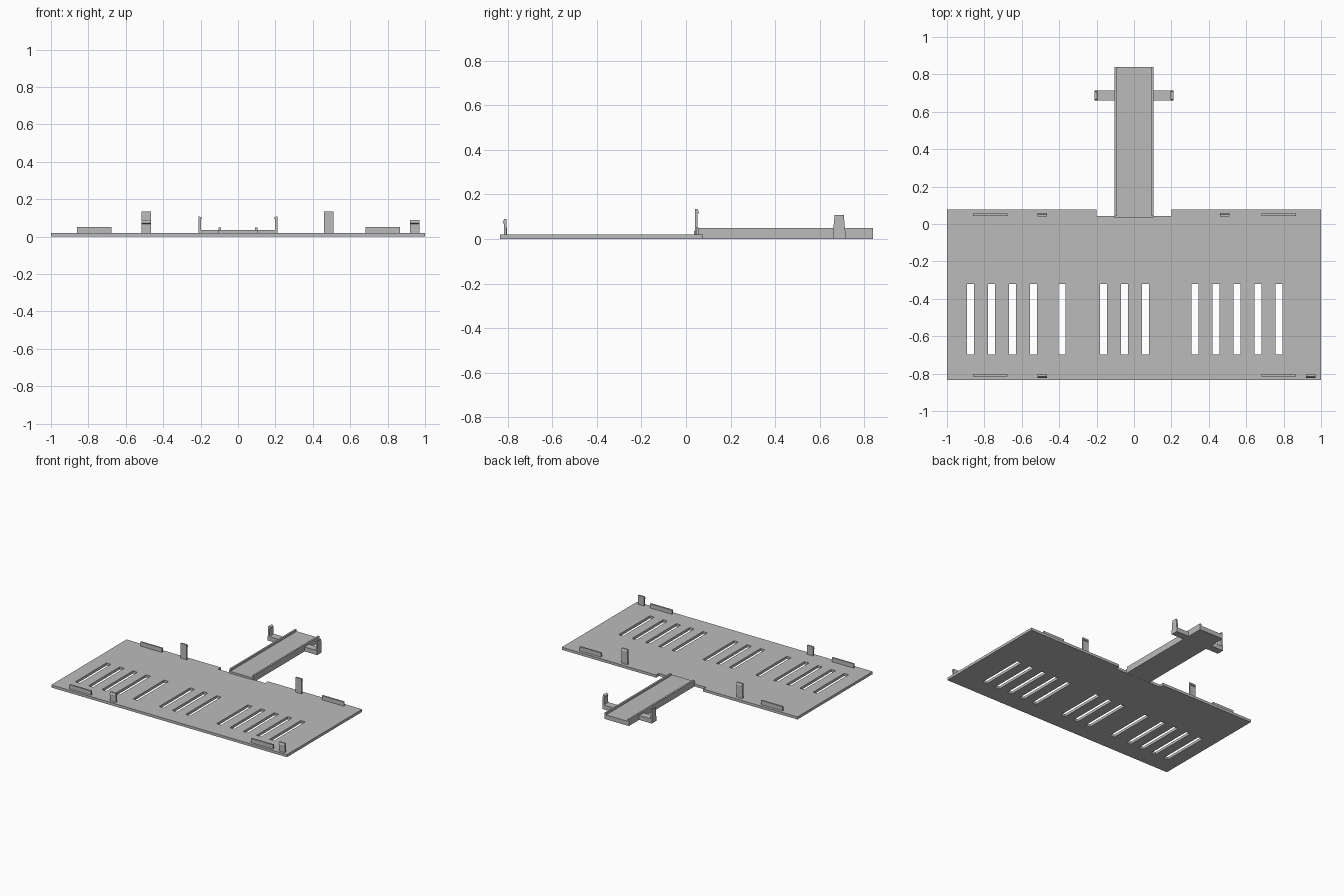
import bpy
import bmesh

cube = bpy.data.objects.get("Cube")
if cube:
    bpy.data.objects.remove(cube, do_unlink=True)

grey = bpy.data.materials.new("light_grey")
grey.use_nodes = True
COLOUR = (0.5, 0.5, 0.5, 1)
grey.diffuse_color = COLOUR
grey.node_tree.nodes["Principled BSDF"].inputs["Base Color"].default_value = COLOUR


def finish(name, bm):
    bmesh.ops.recalc_face_normals(bm, faces=bm.faces)
    mesh = bpy.data.meshes.new(name)
    bm.to_mesh(mesh)
    bm.free()
    mesh.materials.append(grey)
    obj = bpy.data.objects.new(name, mesh)
    bpy.context.collection.objects.link(obj)
    return obj


def add_box(bm, x, y, z):
    verts = bmesh.ops.create_cube(bm, size=1)["verts"]
    for v in verts:
        for i, (low, high) in enumerate((x, y, z)):
            v.co[i] = low if v.co[i] < 0 else high


def box(name, x, y, z):
    bm = bmesh.new()
    add_box(bm, x, y, z)
    return finish(name, bm)


def extrude(name, points, offset):
    """Close a list of 3D points into a face and extrude it."""
    bm = bmesh.new()
    face = bm.faces.new([bm.verts.new(p) for p in points])
    new = bmesh.ops.extrude_face_region(bm, geom=[face])["geom"]
    bmesh.ops.translate(bm, vec=offset,
                        verts=[g for g in new if isinstance(g, bmesh.types.BMVert)])
    return finish(name, bm)


# Base plate with a notch in its back edge
T = 0.02
outline = [(-1, -0.835), (1, -0.835), (1, 0.077), (0.2, 0.077),
           (0.2, 0.043), (-0.2, 0.043), (-0.2, 0.077), (-1, 0.077)]
plate = extrude("base_plate", [(x, y, 0) for x, y in outline], (0, 0, T))

# Ventilation slots cut through the plate, in unevenly spaced groups
bm = bmesh.new()
for start, count in ((-0.874, 4), (-0.385, 1), (-0.163, 3), (0.326, 5)):
    for i in range(count):
        x = start + i * 0.1125
        add_box(bm, (x - 0.019, x + 0.019), (-0.697, -0.32), (-0.1, 0.1))
cutter = finish("slot_cutter", bm)
cutter.hide_render = True
cutter.hide_viewport = True
cutter.display_type = 'WIRE'
cut = plate.modifiers.new("slots", 'BOOLEAN')
cut.operation = 'DIFFERENCE'
cut.solver = 'EXACT'
cut.object = cutter

# Low locating ribs near the corners
for end, y in (("front", -0.81), ("back", 0.05)):
    for side, x in (("right", -0.86), ("left", 0.683)):
        box(f"{end}_{side}_rib", (x, x + 0.184), (y - 0.006, y + 0.006), (T, 0.052))


# Snap clips with a wedge hook facing outwards
def clip(name, x, y, out, height):
    profile = [(-0.006, T), (0.005, T), (0.005, height - 0.022), (0.012, height - 0.018),
               (0.005, height), (-0.006, height)]
    extrude(name, [(x - 0.025, y + out * d, z) for d, z in profile], (0.05, 0, 0))


clip("front_right_clip", -0.49, -0.811, -1, 0.09)
clip("front_left_clip", 0.945, -0.811, -1, 0.09)
clip("back_right_clip", -0.49, 0.047, 1, 0.135)
clip("back_left_clip", 0.485, 0.047, 1, 0.135)

# Tongue with raised rails along its sides
box("tongue_floor", (-0.103, 0.103), (0.035, 0.84), (0.001, 0.035))
for side, s in (("right", -1), ("left", 1)):
    xs = sorted((s * 0.09, s * 0.103))
    box(f"{side}_rail", xs, (0.045, 0.84), (0.03, 0.05))

    # Side arm and its upright, hooked inwards and tapered towards the top
    arm = sorted((s * 0.1, s * 0.21))
    box(f"{side}_arm", arm, (0.66, 0.715), (0.001, 0.035))
    hook = [(0.21, 0.03), (0.21, 0.107), (0.203, 0.107), (0.192, 0.1),
            (0.197, 0.094), (0.197, 0.03)]
    post = extrude(f"{side}_hook", [(s * x, 0.66, z) for x, z in hook], (0, 0.055, 0))
    for v in post.data.vertices:
        if v.co.z > 0.08:
            v.co.y = 0.6875 + (v.co.y - 0.6875) * 0.75
